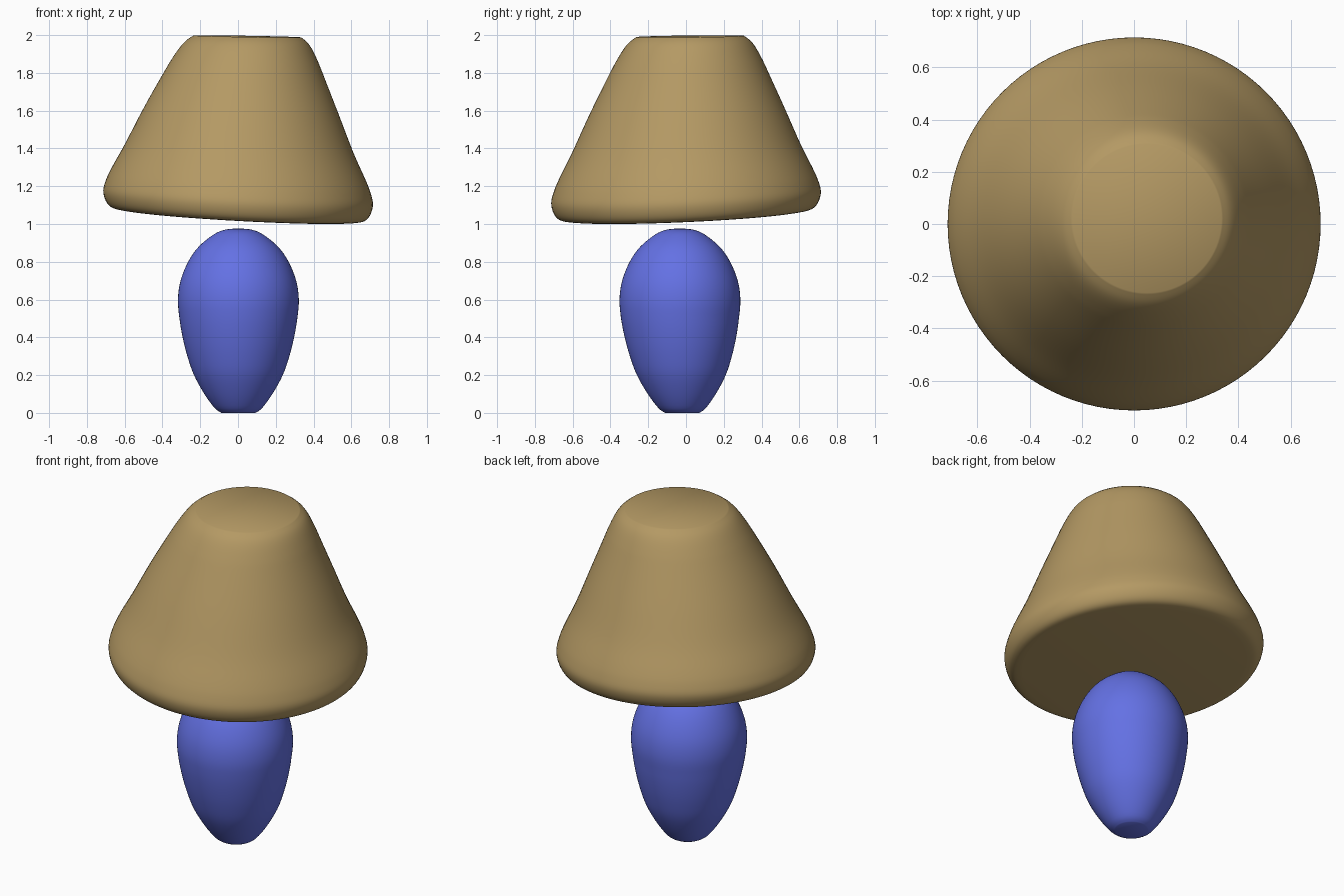
import bpy, bmesh, math
from mathutils import Vector

if "Cube" in bpy.data.objects:
    bpy.data.objects.remove(bpy.data.objects["Cube"])


def material(name, rgb):
    m = bpy.data.materials.new(name)
    m.diffuse_color = (*rgb, 1)
    m.use_nodes = True
    m.node_tree.nodes["Principled BSDF"].inputs["Base Color"].default_value = m.diffuse_color
    return m


def smooth_profile(pts, steps=4):
    """Catmull-Rom curve through (radius, height) points."""
    p = [Vector(q) for q in pts]
    p = [p[0]] + p + [p[-1]]
    out = []
    for i in range(1, len(p) - 2):
        a, b, c, d = p[i - 1:i + 3]
        for s in range(steps):
            t = s / steps
            out.append(0.5 * (2 * b + (c - a) * t + (2 * a - 5 * b + 4 * c - d) * t * t
                              + (3 * b - a - 3 * c + d) * t ** 3))
    return out + [p[-1]]


def lathe(name, pts, place, mat, sides=96):
    """Turn a profile into closed rings; place(x, y, z) leans each point."""
    bm = bmesh.new()
    rings = []
    for r, z in smooth_profile(pts):
        rings.append([bm.verts.new(place(r * math.cos(k * math.tau / sides),
                                         r * math.sin(k * math.tau / sides), z))
                      for k in range(sides)])
    for lo, hi in zip(rings, rings[1:]):
        for k in range(sides):
            n = (k + 1) % sides
            bm.faces.new((lo[k], lo[n], hi[n], hi[k]))
    bm.faces.new(rings[0][::-1])
    bm.faces.new(rings[-1])
    mesh = bpy.data.meshes.new(name)
    bm.to_mesh(mesh)
    bm.free()
    mesh.materials.append(mat)
    ob = bpy.data.objects.new(name, mesh)
    bpy.context.collection.objects.link(ob)
    bpy.ops.object.select_all(action='DESELECT')
    ob.select_set(True)
    bpy.context.view_layer.objects.active = ob
    bpy.ops.object.shade_smooth_by_angle(angle=math.radians(40))
    return ob


tan = material("tan", (0.456, 0.319, 0.127))
blue = material("blue", (0.127, 0.165, 0.775))


# Slightly lopsided shade: the rim dips to the front right, the top less so
def lean_shade(x, y, z):
    t = (z - 1.044) / 0.95
    a = -0.055 + 0.037 * t
    b = 0.045 - 0.033 * t
    return (x + 0.05 * t * t, y + 0.022 * t * t, z + a * x + b * y)


lathe("lamp_shade",
      [(0.62, 1.044), (0.67, 1.053), (0.70, 1.085), (0.714, 1.14), (0.70, 1.20),
       (0.67, 1.27), (0.605, 1.40), (0.515, 1.60), (0.42, 1.80), (0.385, 1.87),
       (0.35, 1.93), (0.32, 1.967), (0.285, 1.993)], lean_shade, tan)

# Egg-shaped base, set a little forward
lathe("lamp_base",
      [(0.09, 0.0), (0.125, 0.025), (0.18, 0.10), (0.235, 0.20), (0.27, 0.30),
       (0.295, 0.40), (0.312, 0.50), (0.32, 0.60), (0.306, 0.70), (0.266, 0.80),
       (0.21, 0.88), (0.13, 0.945), (0.07, 0.97), (0.01, 0.976)],
      lambda x, y, z: (x + 0.002, y - 0.02 - 0.012 * min(z * 2, 1), z), blue)
